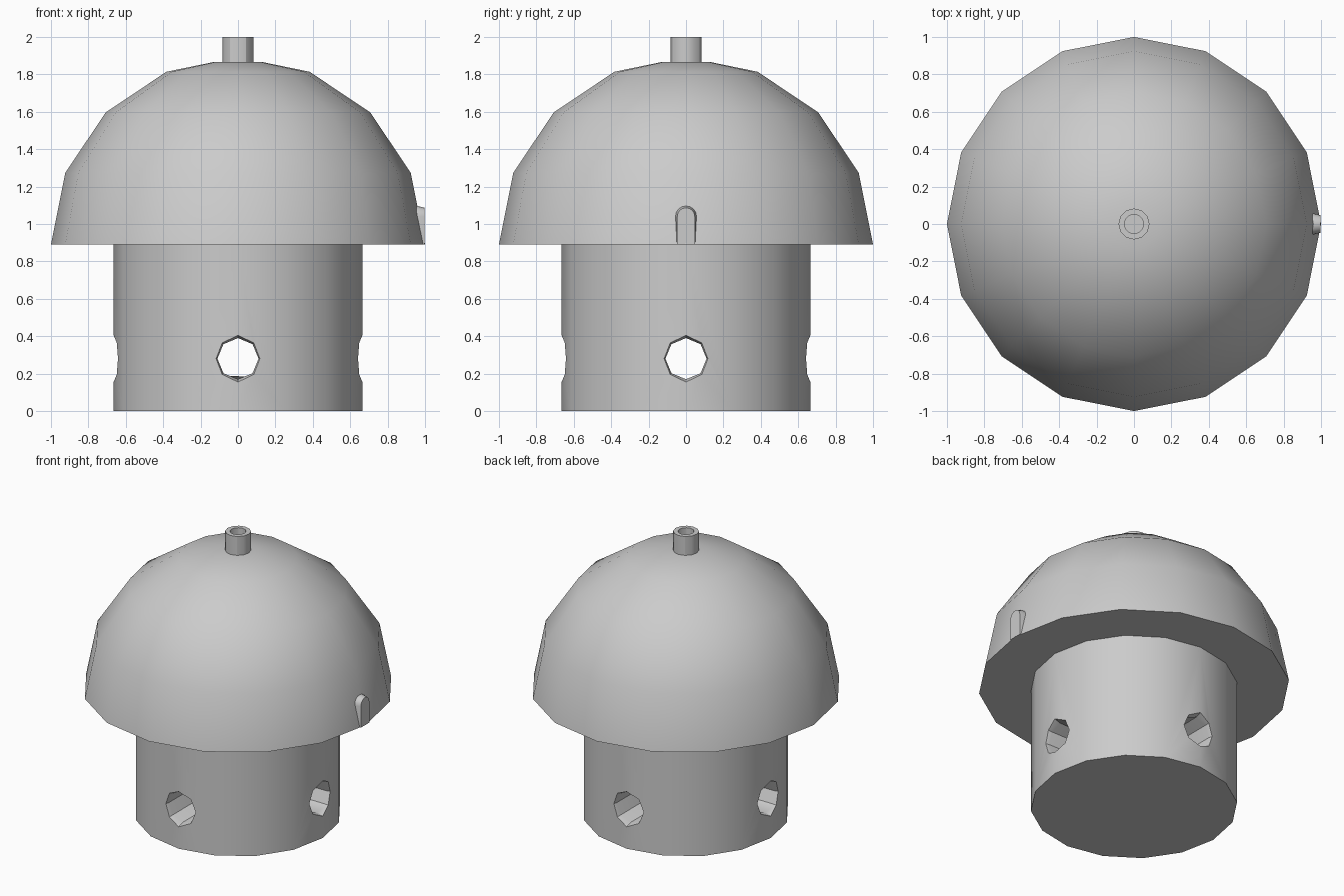
import bpy, bmesh
from math import pi, sin, cos
from mathutils import Matrix

if "Cube" in bpy.data.objects:
    bpy.data.objects.remove(bpy.data.objects["Cube"])


def make_object(name, bm):
    bmesh.ops.remove_doubles(bm, verts=bm.verts, dist=1e-5)
    bmesh.ops.recalc_face_normals(bm, faces=bm.faces)
    mesh = bpy.data.meshes.new(name)
    bm.to_mesh(mesh)
    bm.free()
    obj = bpy.data.objects.new(name, mesh)
    bpy.context.collection.objects.link(obj)
    return obj


def activate(obj):
    bpy.ops.object.select_all(action='DESELECT')
    obj.select_set(True)
    bpy.context.view_layer.objects.active = obj


def smooth(obj):
    activate(obj)
    bpy.ops.object.shade_smooth_by_angle(angle=pi / 6)


def lathe(name, profile, sides, matrix=Matrix()):
    """Closed solid of revolution; the profile starts and ends on the axis."""
    bm = bmesh.new()
    rings = []
    for r, z in profile:
        if r == 0:
            rings.append([bm.verts.new((0, 0, z))] * sides)
        else:
            rings.append([bm.verts.new((r * cos(2 * pi * i / sides), r * sin(2 * pi * i / sides), z))
                          for i in range(sides)])
    for a, b in zip(rings, rings[1:]):
        for i in range(sides):
            j = (i + 1) % sides
            bm.faces.new(dict.fromkeys((a[i], a[j], b[j], b[i])))
    bm.transform(matrix)
    return make_object(name, bm)


# Base drum
RIM = 0.89
drum = lathe("base_drum", [(0, 0), (0.665, 0), (0.665, RIM), (0, RIM)], 16)

# Two crossing octagonal tunnels with flared mouths
tunnel = [(0, -0.71), (0.14, -0.71), (0.11, -0.62), (0.11, 0.62), (0.14, 0.71), (0, 0.71)]
for axis in 'XY':
    place = Matrix.Translation((0, 0, 0.28)) @ Matrix.Rotation(pi / 2, 4, axis)
    cutter = lathe("tunnel_cutter", tunnel, 8, place)
    cutter.hide_render = True
    mod = drum.modifiers.new("tunnel", 'BOOLEAN')
    mod.operation = 'DIFFERENCE'
    mod.solver = 'EXACT'
    mod.object = cutter
    activate(drum)
    bpy.ops.object.modifier_apply(modifier=mod.name)
    bpy.data.objects.remove(cutter)
smooth(drum)

# Dome with a small flat crown
arc = [(cos(k * pi / 8), RIM + sin(k * pi / 8)) for k in range(4)]
smooth(lathe("dome", [(0, RIM)] + arc + [(0.13, 1.866), (0, 1.866)], 16))

# Hollow stem on the crown
smooth(lathe("top_stem", [(0, 1.85), (0.083, 1.85), (0.083, 2.0), (0.052, 2.0),
                          (0.052, 1.9), (0, 1.9)], 12))

# Arched pointer tab on the right side of the rim, tapering outwards
bm = bmesh.new()
loops = []
for x, r in ((0.93, 0.057), (0.955, 0.057), (0.998, 0.047)):
    outline = [(-r, RIM)] + [(-r * cos(k * pi / 8), 1.04 + r * sin(k * pi / 8))
                             for k in range(9)] + [(r, RIM)]
    loops.append([bm.verts.new((x, y, z)) for y, z in outline])
for a, b in zip(loops, loops[1:]):
    for i in range(len(a)):
        j = (i + 1) % len(a)
        bm.faces.new((a[i], a[j], b[j], b[i]))
bm.faces.new(loops[0])
bm.faces.new(loops[-1])
smooth(make_object("pointer_tab", bm))
